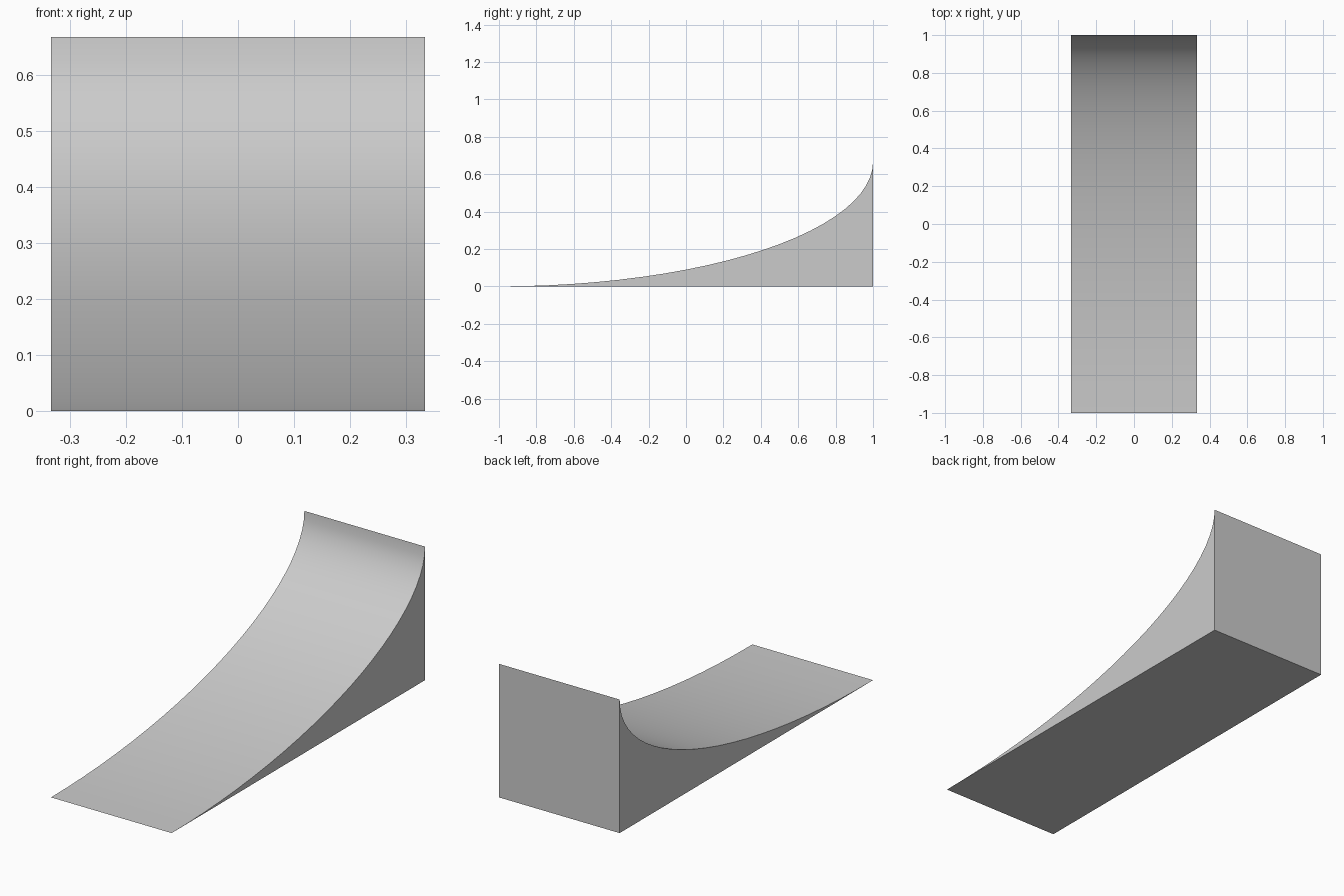
import bpy
import bmesh
from math import sin, cos, pi

cube = bpy.data.objects.get("Cube")
if cube:
    bpy.data.objects.remove(cube, do_unlink=True)

LENGTH, HEIGHT, WIDTH, SEGMENTS = 2.0, 0.667, 0.667, 24

# Single grey material
grey = bpy.data.materials.new("light grey")
grey.use_nodes = True
colour = (0.6, 0.6, 0.6, 1)
grey.diffuse_color = colour
grey.node_tree.nodes["Principled BSDF"].inputs["Base Color"].default_value = colour

# Side profile: a quarter ellipse rising to the back, closed by the lower back corner
angles = [i / SEGMENTS * pi / 2 for i in range(SEGMENTS + 1)]
profile = [(LENGTH * (sin(a) - 0.5), HEIGHT * (1 - cos(a))) for a in angles]
profile.append((LENGTH / 2, 0))

# Extrude the profile across the width
bm = bmesh.new()
side = bm.faces.new([bm.verts.new((-WIDTH / 2, y, z)) for y, z in profile])
result = bmesh.ops.extrude_face_region(bm, geom=[side], use_keep_orig=True)
moved = [v for v in result["geom"] if isinstance(v, bmesh.types.BMVert)]
bmesh.ops.translate(bm, verts=moved, vec=(WIDTH, 0, 0))
bmesh.ops.recalc_face_normals(bm, faces=bm.faces)

mesh = bpy.data.meshes.new("curved_ramp")
bm.to_mesh(mesh)
bm.free()
mesh.materials.append(grey)

ramp = bpy.data.objects.new("curved_ramp", mesh)
bpy.context.collection.objects.link(ramp)

# Smooth the curved surface while keeping the outer edges crisp.
# The thin front edge and the top lip are marked sharp so they stay crisp too.
bpy.ops.object.select_all(action="DESELECT")
ramp.select_set(True)
bpy.context.view_layer.objects.active = ramp
bpy.ops.object.shade_smooth_by_angle(angle=pi / 6)
sharp = mesh.attributes.get("sharp_edge") or mesh.attributes.new("sharp_edge", "BOOLEAN", "EDGE")
for edge in mesh.edges:
    a, b = (mesh.vertices[i].co for i in edge.vertices)
    at_end = min(a.y, b.y) > LENGTH / 2 - 0.001 or max(a.y, b.y) < 0.001 - LENGTH / 2
    if at_end:
        sharp.data[edge.index].value = True
